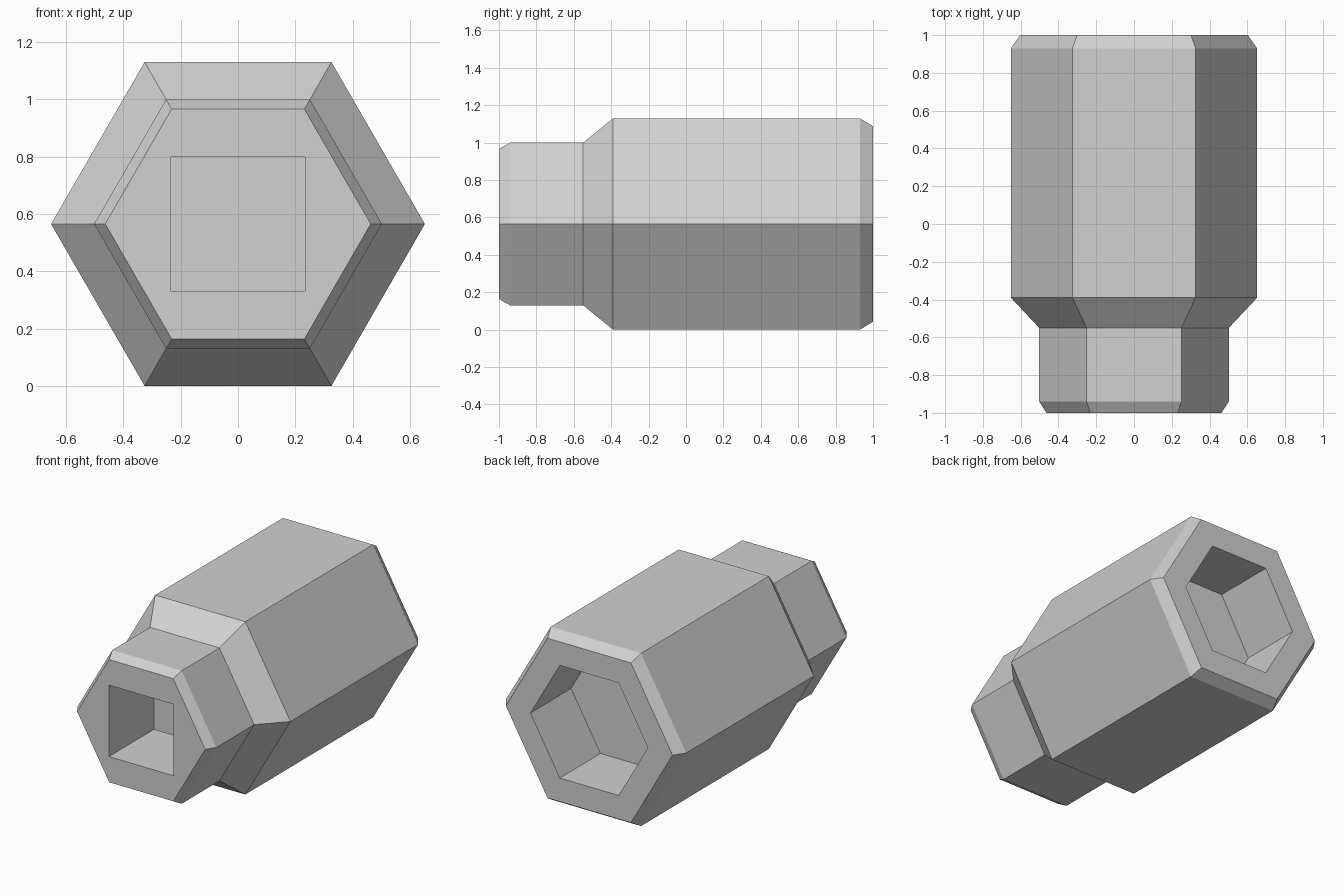
import bpy
import bmesh
from math import cos, sin, tau

cube = bpy.data.objects.get("Cube")
if cube:
    bpy.data.objects.remove(cube, do_unlink=True)

AXIS_Z = 0.565


def make_material(name, colour):
    mat = bpy.data.materials.new(name)
    mat.use_nodes = True
    mat.diffuse_color = colour
    mat.node_tree.nodes["Principled BSDF"].inputs["Base Color"].default_value = colour
    return mat


def prism(name, sides, stations, turn=0.0):
    """Loft a regular polygon along y through (y, radius) stations."""
    bm = bmesh.new()
    rings = []
    for y, r in stations:
        angles = [(i + turn) * tau / sides for i in range(sides)]
        rings.append([bm.verts.new((r * cos(a), y, AXIS_Z + r * sin(a))) for a in angles])
    for a, b in zip(rings, rings[1:]):
        for i in range(sides):
            j = (i + 1) % sides
            bm.faces.new((a[i], a[j], b[j], b[i]))
    bm.faces.new(rings[0])
    bm.faces.new(rings[-1])
    bmesh.ops.recalc_face_normals(bm, faces=bm.faces)
    mesh = bpy.data.meshes.new(name)
    bm.to_mesh(mesh)
    bm.free()
    obj = bpy.data.objects.new(name, mesh)
    bpy.context.collection.objects.link(obj)
    return obj


# Stepped hexagonal body with chamfered ends
body = prism("socket_body", 6, [
    (-1.0, 0.463), (-0.94, 0.502), (-0.55, 0.502),
    (-0.39, 0.652), (0.93, 0.652), (1.0, 0.603)])
body.data.materials.append(make_material("light grey metal", (0.64, 0.64, 0.64, 1)))

# Square drive hole at the front, hexagonal socket at the back
cutters = [
    prism("square_drive_cutter", 4, [(-1.1, 0.33), (-0.535, 0.33)], turn=0.5),
    prism("hex_socket_cutter", 6, [(0.58, 0.425), (1.1, 0.425)]),
]
bpy.context.view_layer.objects.active = body
for cutter in cutters:
    cutter.hide_render = True
    mod = body.modifiers.new(cutter.name, 'BOOLEAN')
    mod.operation = 'DIFFERENCE'
    mod.solver = 'EXACT'
    mod.object = cutter
    bpy.ops.object.modifier_apply(modifier=mod.name)
    bpy.data.objects.remove(cutter, do_unlink=True)

# One flat-shaded colour throughout
for poly in body.data.polygons:
    poly.material_index = 0
    poly.use_smooth = False
